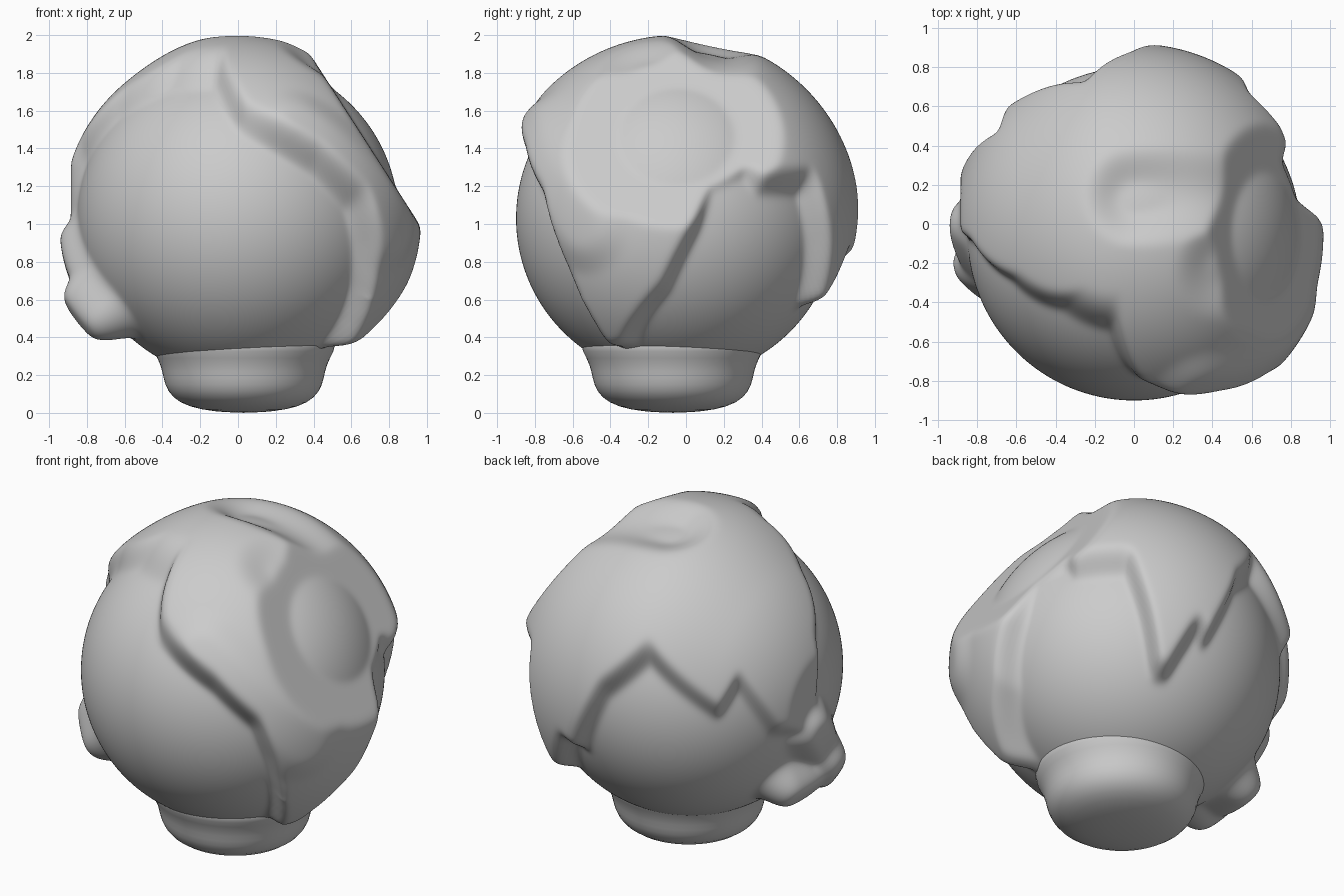
import bpy, bmesh, math
from mathutils import Vector

if "Cube" in bpy.data.objects:
    bpy.data.objects.remove(bpy.data.objects["Cube"])

C = Vector((0, -0.05, 1.03))   # centre of the ball
R = 0.85

# Lower hair edge: (azimuth in degrees from +x, height z)
EDGE = [(-103, 1.76), (-97, 1.68), (-88, 1.52), (-62, 1.31), (-47, 1.11), (-42, 0.9),
        (-37, 0.62), (-33, 0.38), (-24, 0.4), (-4, 0.68), (7, 1.0), (12, 1.22), (26, 1.3),
        (30, 1.2), (50, 1.2), (56, 0.9), (61, 0.6), (66, 0.6), (75, 0.85), (80, 0.8),
        (92, 1.2), (108, 1.42), (135, 1.12), (143, 1.28), (157, 0.96), (176, 0.88),
        (182, 1.35), (200, 1.6), (227, 1.74), (257, 1.76)]

# Flattened sides of the hair: (normal, distance from the centre)
FLATS = [(Vector((0.84, 0, 0.54)), 0.79), (Vector((-1, 0, 0)), 0.885)]


def smooth(a, b, t):
    t = max(0, min(1, (t - a) / (b - a)))
    return t * t * (3 - 2 * t)


def edge_height(az):
    if az < EDGE[0][0]:
        az += 360
    for (a, za), (b, zb) in zip(EDGE, EDGE[1:]):
        if az <= b:
            return za + (zb - za) * (az - a) / (b - a)
    return EDGE[-1][1]


def on_ball(p):
    return C + (Vector(p) - C).normalized() * R


def near(p, a, b, inner, outer):
    """1 close to the stroke a-b on the ball, fading to 0."""
    a, b = on_ball(a), on_ball(b)
    t = max(0, min(1, (p - a).dot(b - a) / (b - a).length_squared))
    return 1 - smooth(inner, outer, (p - a.lerp(b, t)).length)


def radius(d):
    p = C + d * R
    az = math.degrees(math.atan2(d.y, d.x))
    mask = smooth(-0.06, 0.08, p.z - edge_height(az))
    # hair is thinner on the left, thicker over the front right lock
    h = 0.085 + 0.035 * smooth(-0.55, -0.1, p.x)
    h += 0.035 * near(p, (0.3, -0.75, 1.45), (0.75, -0.5, 1.0), 0.08, 0.25)
    # thin parting across the crown and down the right
    valley = max(near(p, (0.0, 0.13, 1.9), (0.75, 0.08, 1.4), 0.06, 0.24),
                 0.6 * near(p, (0.4, -0.2, 1.75), (0.7, -0.2, 1.45), 0.05, 0.25))
    r = R + h * mask * (1 - 0.7 * valley)
    for n, dist in FLATS:
        if d.dot(n) > 0:
            r = min(r, dist / d.dot(n))
    # left side lock, thickest at its broad tip
    lock = max(0.1 * near(p, (-0.86, 0.0, 0.88), (-0.78, -0.2, 0.65), 0.05, 0.2),
               0.18 * near(p, (-0.78, -0.2, 0.62), (-0.7, -0.27, 0.52), 0.04, 0.21),
               0.15 * near(p, (-0.75, -0.22, 0.55), (-0.7, 0.05, 0.53), 0.05, 0.19))
    return max(r, R + lock)


# Ball with raised hair locks
bpy.ops.mesh.primitive_ico_sphere_add(subdivisions=7, radius=1)
head = bpy.context.object
head.name = "head_with_hair"
for v in head.data.vertices:
    d = v.co.normalized()
    v.co = C + d * radius(d)
relax = head.modifiers.new("soften", 'SMOOTH')
relax.factor = 0.5
relax.iterations = 12
bpy.ops.object.shade_smooth()

# Rounded neck stump, lathed
PROFILE = [(0, 0.0), (0.15, 0.006), (0.29, 0.03), (0.38, 0.08), (0.42, 0.15),
           (0.43, 0.22), (0.455, 0.29), (0.5, 0.36), (0.45, 0.43)]
bm = bmesh.new()
pts = [bm.verts.new((r, 0, z)) for r, z in PROFILE]
edges = [bm.edges.new(e) for e in zip(pts, pts[1:])]
bmesh.ops.spin(bm, geom=pts + edges, cent=(0, 0, 0), axis=(0, 0, 1),
               angle=math.tau, steps=48)
bmesh.ops.remove_doubles(bm, verts=bm.verts, dist=0.0005)
bmesh.ops.recalc_face_normals(bm, faces=bm.faces)
me = bpy.data.meshes.new("neck")
bm.to_mesh(me)
bm.free()
neck = bpy.data.objects.new("neck", me)
neck.location = (0.03, -0.07, 0)
bpy.context.collection.objects.link(neck)
neck.modifiers.new("round", 'SUBSURF').levels = 1
for p in me.polygons:
    p.use_smooth = True
